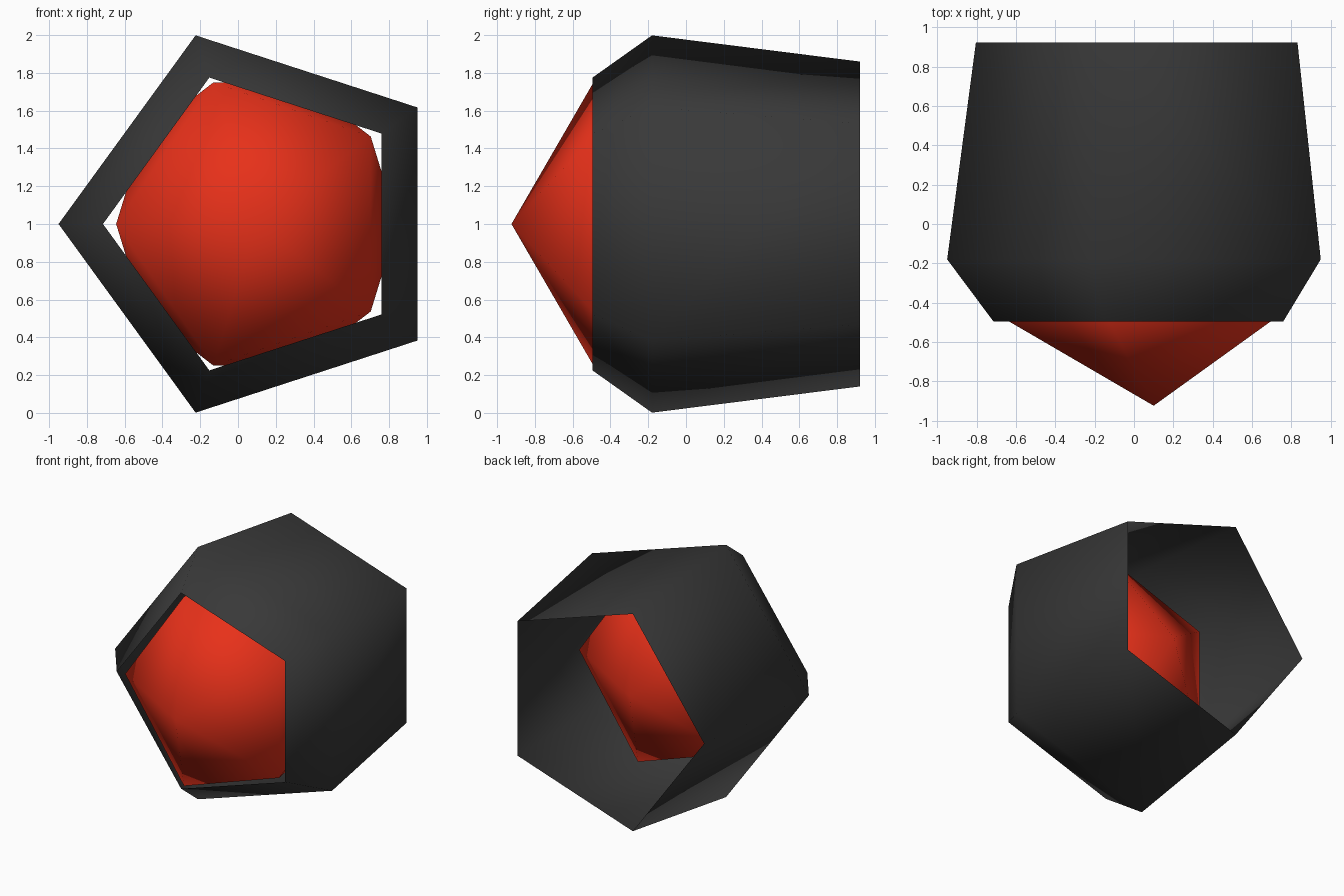
import bpy, bmesh
from math import cos, sin, radians

if "Cube" in bpy.data.objects:
    bpy.data.objects.remove(bpy.data.objects["Cube"])

CX, CZ = 0.1, 1.0   # axis of the pentagons, running along y


def material(name, rgb):
    m = bpy.data.materials.new(name)
    m.diffuse_color = (*rgb, 1)
    m.use_nodes = True
    m.node_tree.nodes["Principled BSDF"].inputs["Base Color"].default_value = m.diffuse_color
    return m


def ring(bm, y, rx, rz, start):
    """Five vertices around the y axis."""
    return [bm.verts.new((CX + rx * cos(radians(start + 72 * i)), y,
                          CZ + rz * sin(radians(start + 72 * i)))) for i in range(5)]


def finish(bm, name, mat):
    bmesh.ops.recalc_face_normals(bm, faces=bm.faces)
    for f in bm.faces:
        f.smooth = True
    me = bpy.data.meshes.new(name)
    bm.to_mesh(me)
    bm.free()
    me.materials.append(mat)
    ob = bpy.data.objects.new(name, me)
    bpy.context.collection.objects.link(ob)


# Housing: open five-sided tube, widest behind the front bevel
bm = bmesh.new()
rings = [ring(bm, y, r, r, 36) for y, r in
         [(-0.495, 0.815), (-0.18, 1.05), (0.922, 0.904)]]
for a, b in zip(rings, rings[1:]):
    for i in range(5):
        j = (i + 1) % 5
        bm.faces.new((a[i], a[j], b[j], b[i]))
finish(bm, "housing", material("dark_grey", (0.04, 0.04, 0.04)))

# Lens: stretched twenty-sided gem with its point facing forward
bm = bmesh.new()
front = bm.verts.new((CX, -0.924, CZ))
back = bm.verts.new((CX, 0.565, CZ))
a = ring(bm, -0.49, 0.745, 0.788, 36)
b = ring(bm, 0.13, 0.745, 0.788, 72)
for i in range(5):
    j = (i + 1) % 5
    bm.faces.new((front, a[i], a[j]))
    bm.faces.new((a[i], b[i], a[j]))
    bm.faces.new((a[j], b[i], b[j]))
    bm.faces.new((back, b[j], b[i]))
finish(bm, "lens", material("red", (0.8, 0.03, 0.01)))
